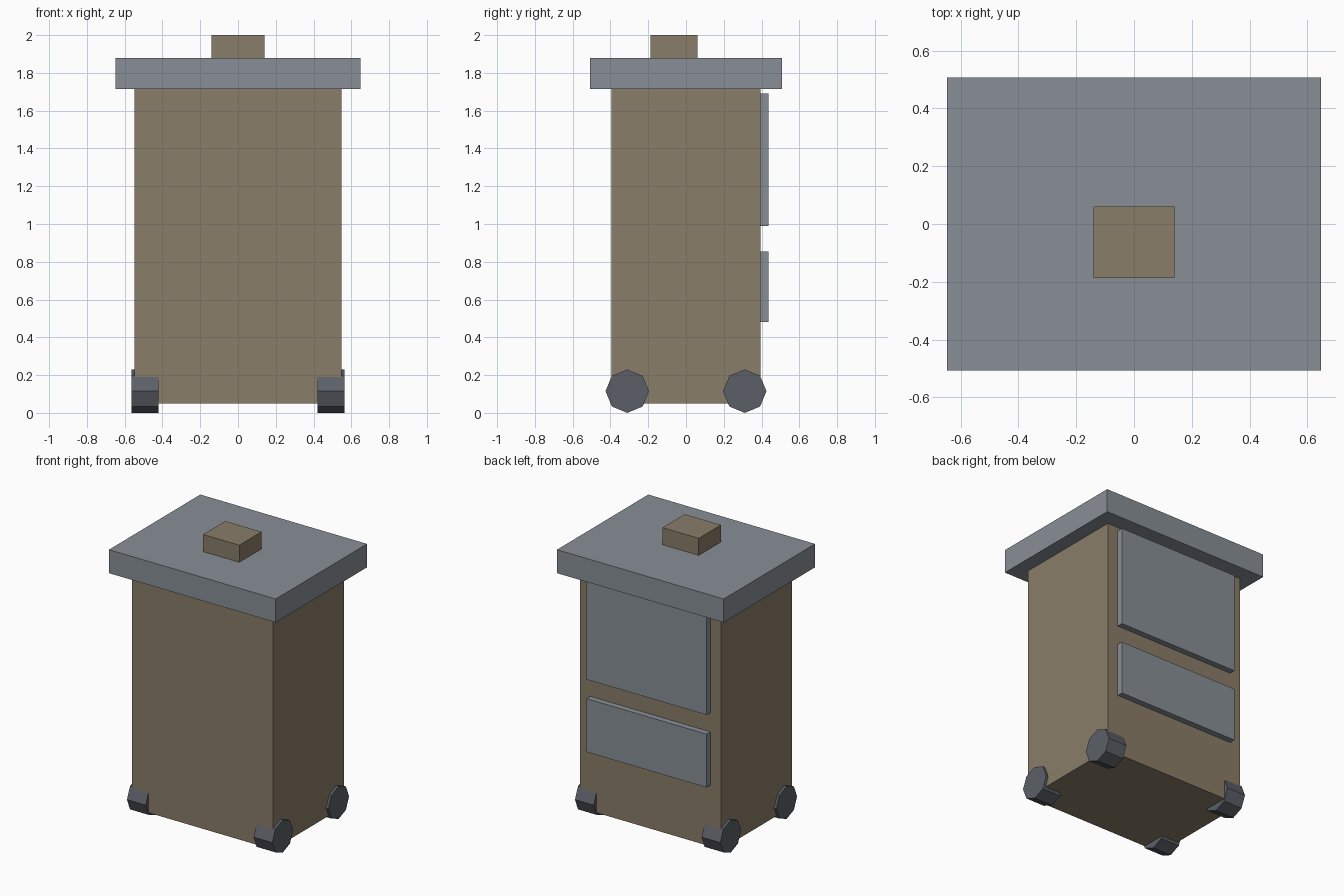
import bpy, math

if "Cube" in bpy.data.objects:
    bpy.data.objects.remove(bpy.data.objects["Cube"])


def material(name, rgb):
    m = bpy.data.materials.new(name)
    m.diffuse_color = (*rgb, 1)
    m.use_nodes = True
    m.node_tree.nodes["Principled BSDF"].inputs["Base Color"].default_value = m.diffuse_color
    return m


BROWN = material("warm brown", (0.254, 0.205, 0.141))
GREY = material("light grey", (0.246, 0.275, 0.305))
DARK = material("dark grey", (0.105, 0.117, 0.136))


def box(name, x, y, z, mat):
    """Box from (min, max) ranges on each axis."""
    bpy.ops.mesh.primitive_cube_add(size=1, location=[sum(r) / 2 for r in (x, y, z)])
    ob = bpy.context.object
    ob.name = name
    ob.scale = [r[1] - r[0] for r in (x, y, z)]
    bpy.ops.object.transform_apply(location=False, rotation=False, scale=True)
    ob.data.materials.append(mat)
    return ob


# Cabinet, overhanging lid and the block on top
box("body", (-0.548, 0.548), (-0.395, 0.395), (0.05, 1.72), BROWN)
box("lid", (-0.648, 0.648), (-0.507, 0.507), (1.715, 1.88), GREY)
box("top_block", (-0.141, 0.141), (-0.187, 0.06), (1.875, 2.0), BROWN)

# Raised panels on the back
box("upper_panel", (-0.467, 0.467), (0.385, 0.437), (0.99, 1.69), GREY)
box("lower_panel", (-0.467, 0.467), (0.385, 0.437), (0.48, 0.855), GREY)

# Four eight-sided wheels with axles along x
for sx, side in ((-1, "left"), (1, "right")):
    for sy, end in ((-1, "front"), (1, "back")):
        bpy.ops.mesh.primitive_cylinder_add(
            vertices=8, radius=0.115, depth=0.145,
            location=(sx * 0.4925, sy * 0.311, 0.115), rotation=(0, math.pi / 2, 0))
        wheel = bpy.context.object
        wheel.name = f"{end}_{side}_wheel"
        wheel.data.materials.append(DARK)
